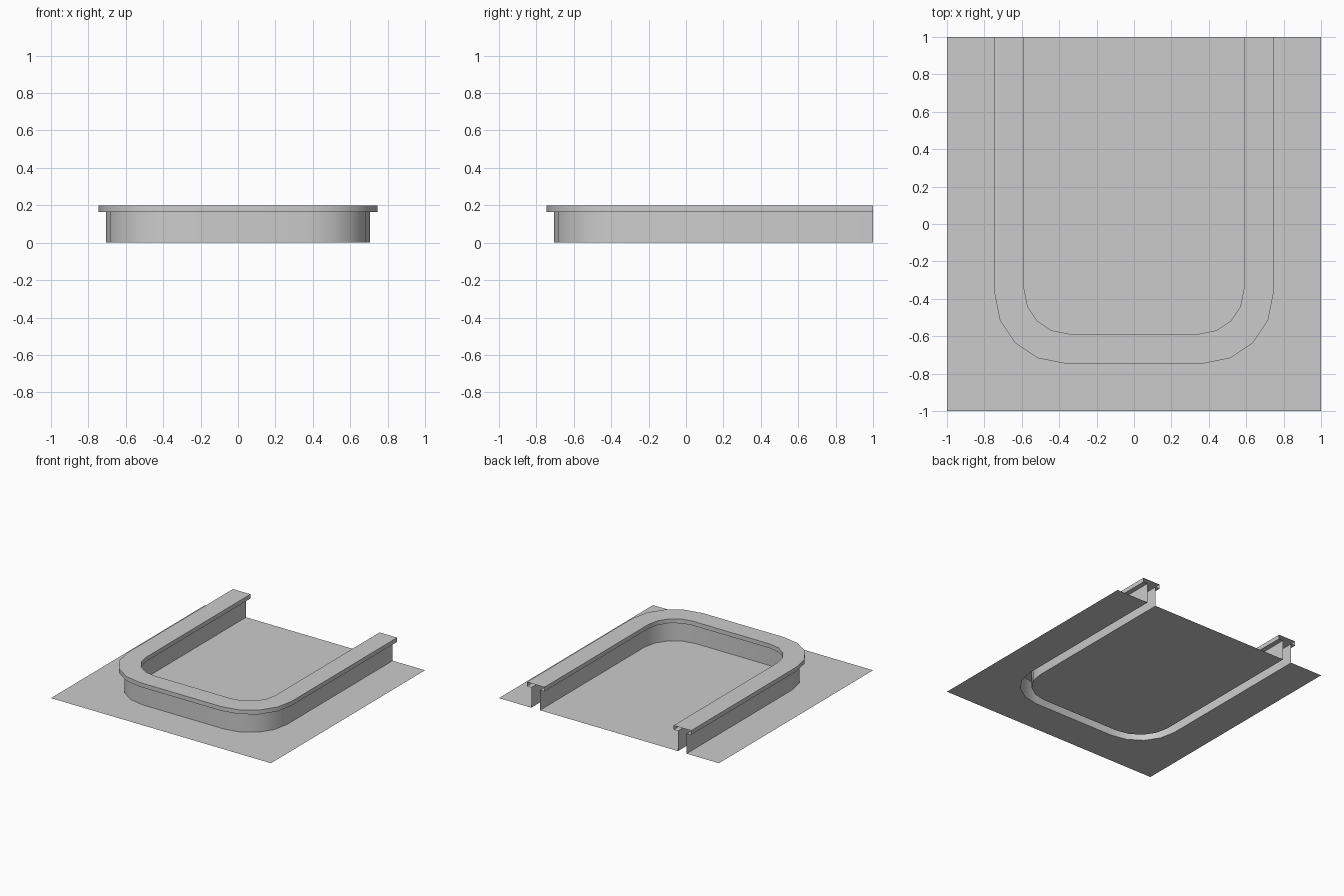
import bpy, bmesh, math

if "Cube" in bpy.data.objects:
    bpy.data.objects.remove(bpy.data.objects["Cube"])

STEPS = 4  # segments per rounded corner


def u_path(half, centre):
    """U-shaped outline, open at the back edge y = 1, with two rounded front corners."""
    r = half - centre
    right = []
    for i in range(STEPS + 1):
        a = math.radians(90) * i / STEPS
        right.append((centre + r * math.cos(a), -centre - r * math.sin(a)))
    right = [(half, 1.0)] + right
    return right + [(-x, y) for x, y in reversed(right)]


def finish(bm, name):
    me = bpy.data.meshes.new(name)
    bm.to_mesh(me)
    bm.free()
    ob = bpy.data.objects.new(name, me)
    bpy.context.collection.objects.link(ob)
    bpy.ops.object.select_all(action='DESELECT')
    bpy.context.view_layer.objects.active = ob
    ob.select_set(True)
    bpy.ops.object.shade_smooth_by_angle(angle=math.radians(35))
    return ob


def flat_panel(name, pts):
    bm = bmesh.new()
    f = bm.faces.new([bm.verts.new((x, y, 0)) for x, y in pts])
    f.normal_update()
    if f.normal.z < 0:
        f.normal_flip()
    bmesh.ops.triangulate(bm, faces=[f])
    finish(bm, name)


wall_out = u_path(0.706, 0.37)
wall_in = u_path(0.627, 0.355)
cap_out = u_path(0.746, 0.37)
cap_in = u_path(0.587, 0.35)

# Curb: hollow wall with an overhanging cap, open below and at both back ends
profile = [(wall_out, 0), (wall_out, 0.165), (cap_out, 0.165), (cap_out, 0.2),
           (cap_in, 0.2), (cap_in, 0.165), (wall_in, 0.165), (wall_in, 0)]
bm = bmesh.new()
rows = [[bm.verts.new((x, y, z)) for x, y in path] for path, z in profile]
for a, b in zip(rows, rows[1:]):
    for i in range(len(a) - 1):
        bm.faces.new((a[i], b[i], b[i + 1], a[i + 1]))
bm.normal_update()
top = max(bm.faces, key=lambda f: f.calc_center_median().z)
if top.normal.z < 0:
    bmesh.ops.reverse_faces(bm, faces=bm.faces[:])
finish(bm, "curb")

# Floor panels on either side of the hollow wall
flat_panel("outer_floor", wall_out + [(-1, 1), (-1, -1), (1, -1), (1, 1)])
flat_panel("inner_floor", wall_in)
